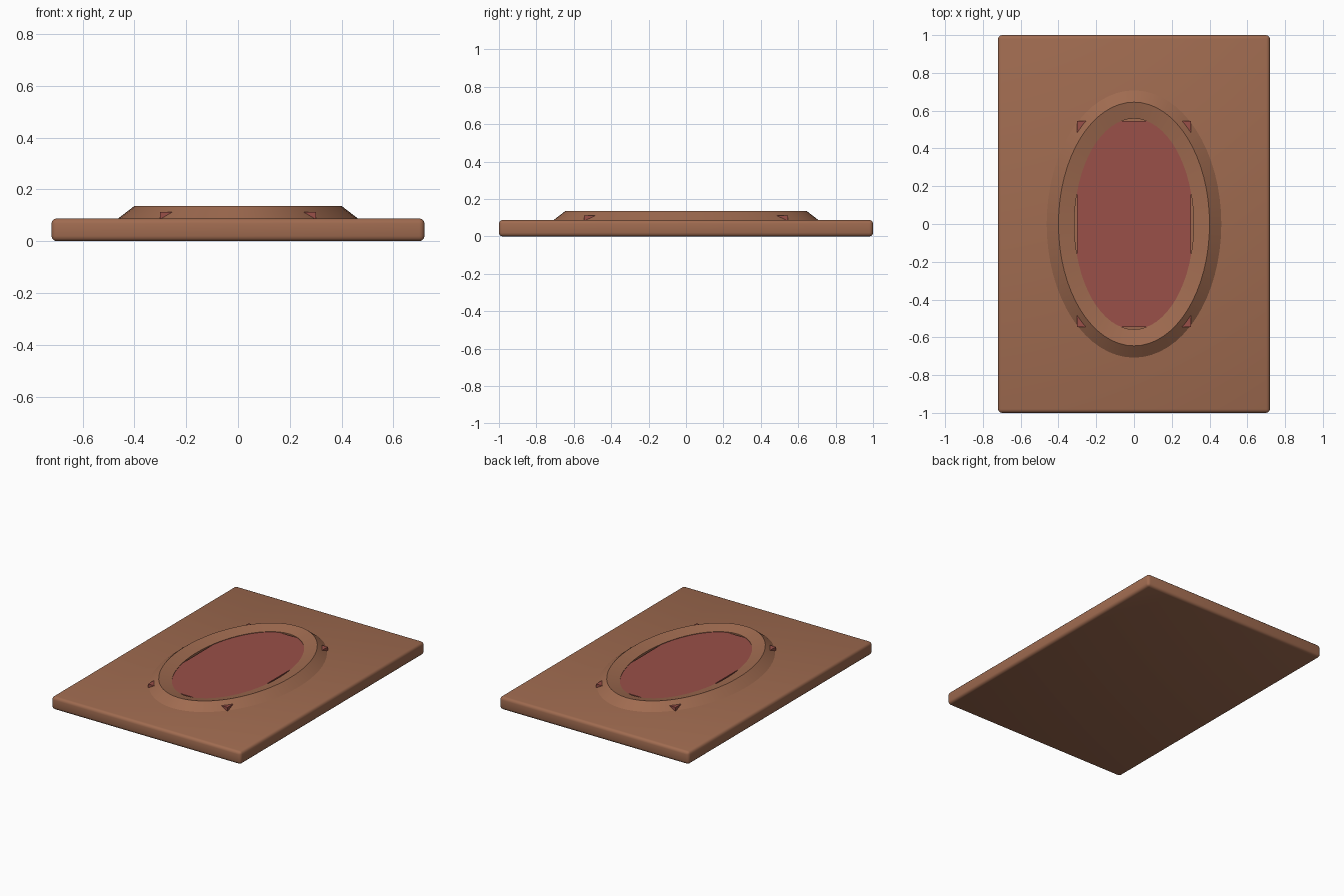
import bpy, bmesh, math

if "Cube" in bpy.data.objects:
    bpy.data.objects.remove(bpy.data.objects["Cube"])


def material(name, rgb):
    m = bpy.data.materials.new(name)
    m.diffuse_color = (*rgb, 1)
    m.use_nodes = True
    m.node_tree.nodes["Principled BSDF"].inputs["Base Color"].default_value = m.diffuse_color
    return m


brown = material("warm brown", (0.35, 0.147, 0.08))
red = material("muted red", (0.32, 0.08, 0.065))


def box(name, size, z0, mat, bevel=0):
    bpy.ops.mesh.primitive_cube_add(size=1, location=(0, 0, z0 + size[2] / 2))
    o = bpy.context.object
    o.name = name
    o.scale = size
    bpy.ops.object.transform_apply(location=False, rotation=False, scale=True)
    o.data.materials.append(mat)
    if bevel:
        b = o.modifiers.new("bevel", 'BEVEL')
        b.width = bevel
        b.segments = 3
        bpy.ops.object.modifier_apply(modifier=b.name)
        bpy.ops.object.shade_smooth_by_angle(angle=math.radians(35))
    return o


# backing slab with rounded edges
box("base_panel", (1.44, 2.0, 0.088), 0, brown, 0.02)

# thin inlay whose corners poke through the ring
box("inlay_panel", (0.604, 1.09, 0.042), 0.07, red)

# oval rim: (x radius, y radius, z) of each edge loop of the section
section = [(0.465, 0.71, 0.086), (0.40, 0.645, 0.136),
           (0.316, 0.558, 0.115), (0.316, 0.558, 0.086)]
N = 64
bm = bmesh.new()
rings = []
for a, b, z in section:
    rings.append([bm.verts.new((a * math.cos(2 * math.pi * i / N),
                                b * math.sin(2 * math.pi * i / N), z))
                  for i in range(N)])
for k in range(4):
    r, s = rings[k], rings[(k + 1) % 4]
    for i in range(N):
        j = (i + 1) % N
        bm.faces.new((r[i], r[j], s[j], s[i]))
bmesh.ops.recalc_face_normals(bm, faces=bm.faces)
me = bpy.data.meshes.new("oval_rim")
bm.to_mesh(me)
bm.free()
rim = bpy.data.objects.new("oval_rim", me)
bpy.context.collection.objects.link(rim)
me.materials.append(brown)
bpy.ops.object.select_all(action='DESELECT')
rim.select_set(True)
bpy.context.view_layer.objects.active = rim
bpy.ops.object.shade_smooth_by_angle(angle=math.radians(25))
